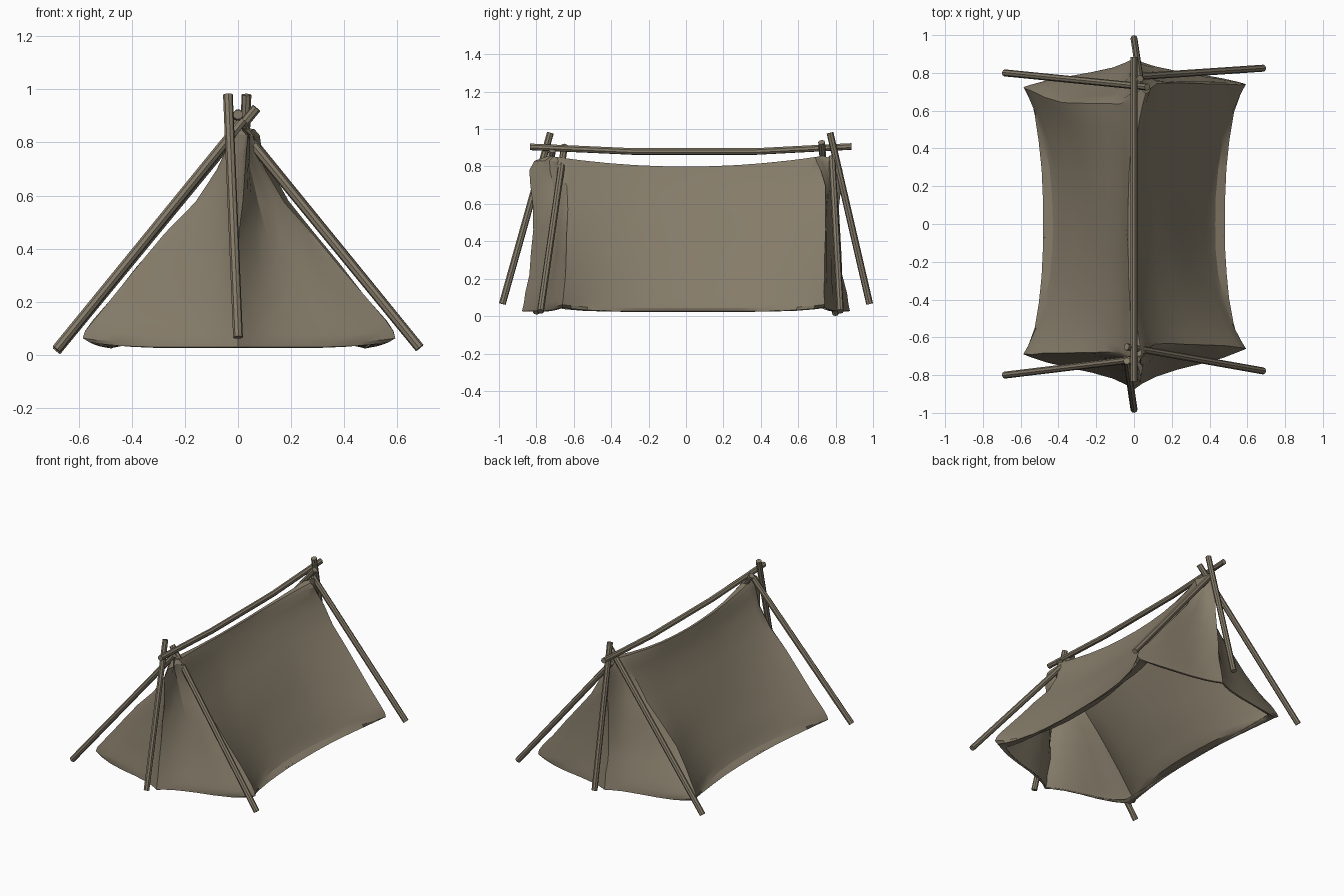
import bpy, bmesh, math, random
from mathutils import Vector

if "Cube" in bpy.data.objects:
    bpy.data.objects.remove(bpy.data.objects["Cube"])

random.seed(4)


def material(name, rgb):
    m = bpy.data.materials.new(name)
    m.diffuse_color = (*rgb, 1)
    m.use_nodes = True
    m.node_tree.nodes["Principled BSDF"].inputs["Base Color"].default_value = m.diffuse_color
    return m


khaki = material("khaki canvas and wood", (0.235, 0.2, 0.142))


def finish(name, bm, angle):
    bmesh.ops.recalc_face_normals(bm, faces=bm.faces[:])
    me = bpy.data.meshes.new(name)
    bm.to_mesh(me)
    bm.free()
    me.materials.append(khaki)
    ob = bpy.data.objects.new(name, me)
    bpy.context.collection.objects.link(ob)
    bpy.ops.object.select_all(action='DESELECT')
    ob.select_set(True)
    bpy.context.view_layer.objects.active = ob
    bpy.ops.object.shade_smooth_by_angle(angle=math.radians(angle))
    return ob


def pole(name, points, r=0.0185, sides=8):
    """Wooden pole: a tube swept through the points."""
    pts = [Vector(p) for p in points]
    axis = (pts[-1] - pts[0]).normalized()
    side = axis.cross(Vector((0.3, 0, 1))).normalized()
    up = side.cross(axis)
    bm = bmesh.new()
    rings = []
    for p in pts:
        rings.append([bm.verts.new(p + r * (side * math.cos(a) + up * math.sin(a)))
                      for a in (math.tau * k / sides for k in range(sides))])
    for a, b in zip(rings, rings[1:]):
        for k in range(sides):
            j = (k + 1) % sides
            bm.faces.new((a[k], a[j], b[j], b[k]))
    bm.faces.new(rings[0])
    bm.faces.new(rings[-1])
    finish(name, bm, 30)


# Ridge pole, sagging slightly in the middle
pole("ridge_pole", [(0, -0.835, 0.905), (0, -0.28, 0.88), (0, 0.37, 0.88), (0, 0.885, 0.907)])

# Three support poles at each end
pole("front_left_pole", [(-0.685, -0.80, 0.02), (0.02, -0.715, 0.885)])
pole("front_right_pole", [(0.685, -0.778, 0.025), (-0.04, -0.65, 0.91)])
pole("front_brace_pole", [(0, -0.982, 0.065), (-0.038, -0.725, 0.98)])
pole("back_left_pole", [(-0.685, 0.80, 0.013), (0.07, 0.725, 0.93)])
pole("back_right_pole", [(0.685, 0.825, 0.025), (0.015, 0.78, 0.85)])
pole("back_brace_pole", [(0, 0.982, 0.065), (0.032, 0.77, 0.98)])

# Canvas levels: height, corner half width, middle half width, end centre y
LEVELS = [
    (0.024, 0.50, 0.476, 0.868),
    (0.028, 0.56, 0.482, 0.876),
    (0.045, 0.585, 0.43, 0.872),
    (0.075, 0.578, 0.405, 0.866),
    (0.12, 0.55, 0.378, 0.858),
    (0.22, 0.47, 0.32, 0.84),
    (0.34, 0.375, 0.255, 0.83),
    (0.46, 0.275, 0.19, 0.82),
    (0.58, 0.17, 0.124, 0.82),
    (0.70, 0.09, 0.062, 0.83),
    (0.78, 0.055, 0.032, 0.838),
    (0.83, 0.04, 0.016, 0.81),
    (0.855, 0.02, 0.008, 0.74),
]
# Corner y by (side, end): at the hem, and higher up
CORNERS = {(1, -1): (0.66, 0.635), (-1, -1): (0.69, 0.68),
           (-1, 1): (0.725, 0.635), (1, 1): (0.74, 0.745)}
END_STEPS = [0, 0.08, 0.2, 0.4, 0.6, 0.8, 0.93]
SIDE_STEPS = [-1, -0.93, -0.8, -0.6, -0.4, -0.2, 0, 0.2, 0.4, 0.6, 0.8, 0.93, 1]


def corner_y(side, end, z):
    low, high = CORNERS[side, end]
    t = min(1, max(0, (z - 0.05) / 0.3))
    y = low + (high - low) * t
    return y + (0.69 - y) * max(0, (z - 0.7) / 0.155)


def half_row(side, z, wc, wm, ye):
    """Points of one level from the front centre round one side to the back centre."""
    yf, yb = corner_y(side, -1, z), corner_y(side, 1, z)
    full = 0.5 - 0.2 * min(1, z / 0.35)                        # end panels sag inward higher up

    def end(u, yc, sign):
        f = full * (1 - u ** 3) + (1 - full) * (1 - u) ** 4
        return wc * u, sign * (yc + (ye - yc) * f), u ** 6
    row = [end(u, yf, -1) for u in END_STEPS]
    row += [(wm + (wc - wm) * abs(s) ** 2.5, s * (yf if s < 0 else yb), abs(s) ** 6)
            for s in SIDE_STEPS]
    row += [end(u, yb, 1) for u in reversed(END_STEPS)]
    out = []
    for x, y, corner in row:
        sag = 0.065 * z * max(0, 1 - (y / 0.72) ** 2)          # ridge sags between the ends
        lift = 0.022 * corner * max(0, 1 - z / 0.2)            # corners curl off the ground
        peak = 0.04 if y < 0 else 0.06
        lean = max(0, z - 0.4) / 0.45 * (peak * min(1, (y / 0.7) ** 2) - 0.025)
        if y < -0.74:
            lean = max(0, z - 0.4) / 0.45 * 0.04
        out.append((side * (x + 0.008 * corner * (side > 0)) + lean, y, z - sag + lift))
    return out


# Canvas: stacked levels, open underneath
bm = bmesh.new()
rings = []
for lev in LEVELS:
    right, left = half_row(1, *lev), half_row(-1, *lev)
    n = len(right)
    ring = []
    for x, y, z in right + left[-2:0:-1]:
        j = 0.005 if 0.1 < z < 0.78 else 0.001                 # cloth wrinkles
        ring.append(bm.verts.new((x + random.uniform(-j, j), y + random.uniform(-j, j), z)))
    rings.append(ring)
m = len(rings[0])
for a, b in zip(rings, rings[1:]):
    for k in range(m):
        j = (k + 1) % m
        bm.faces.new((a[k], a[j], b[j], b[k]))
top = rings[-1]
for k in range(n - 1):                                         # close along the ridge
    quad = (top[k], top[k + 1], top[(m - k - 1) % m], top[(m - k) % m])
    bm.faces.new(list(dict.fromkeys(quad)))
canvas = finish("tent_canvas", bm, 25)
solid = canvas.modifiers.new("cloth thickness", 'SOLIDIFY')
solid.thickness = 0.008
solid.offset = -1
